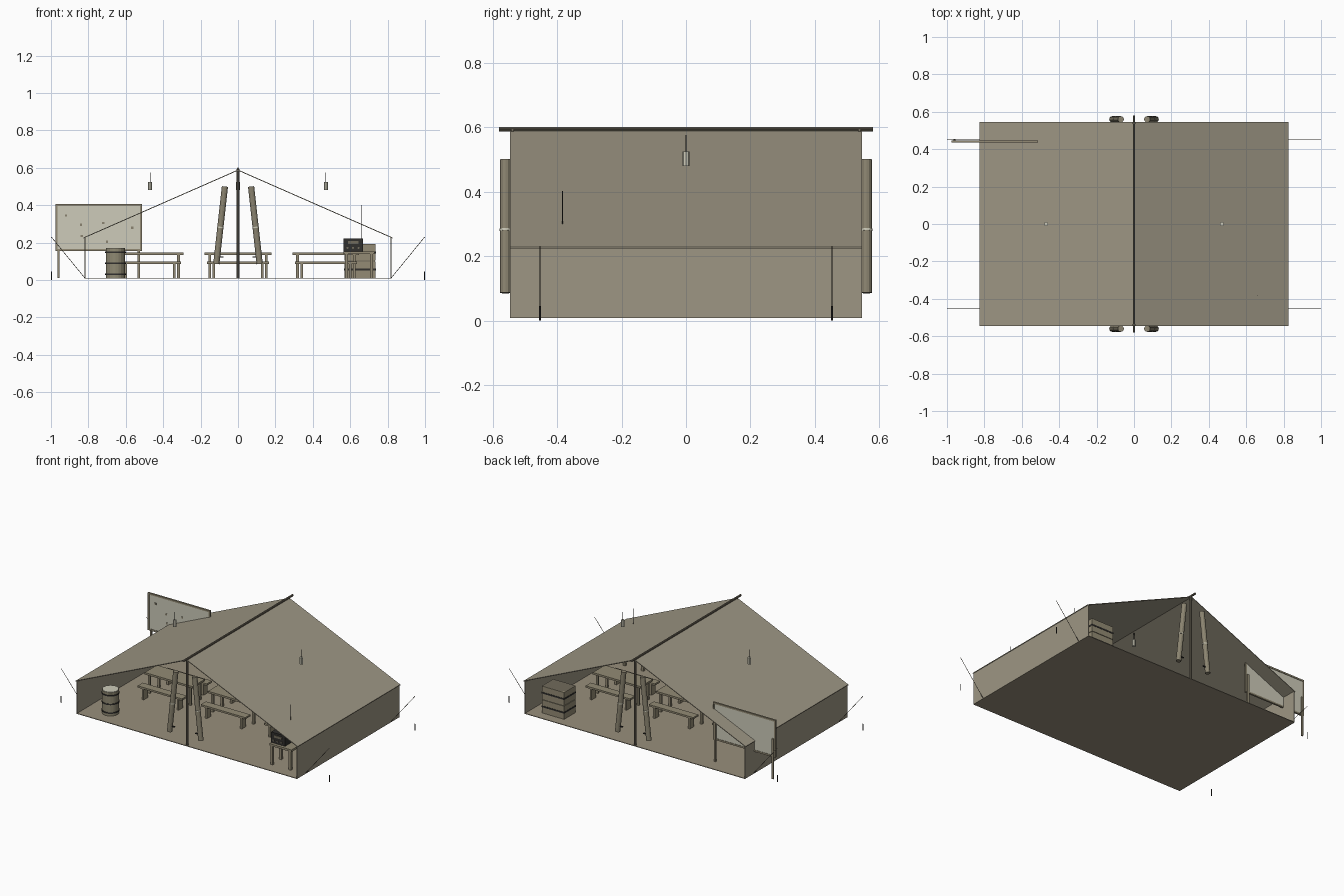
import bpy, bmesh, math
from mathutils import Vector

if "Cube" in bpy.data.objects:
    bpy.data.objects.remove(bpy.data.objects["Cube"])

def mat(name, rgb):
    m = bpy.data.materials.new(name)
    m.diffuse_color = tuple((c / 255) ** 2.2 for c in rgb) + (1,)
    m.use_nodes = True
    m.node_tree.nodes["Principled BSDF"].inputs["Base Color"].default_value = m.diffuse_color
    return m

CANVAS = mat("canvas", (156, 149, 131))
FLOOR = mat("groundsheet", (150, 141, 122))
WOOD = mat("wood", (146, 138, 116))
POLE = mat("pole", (112, 106, 92))
ROLL = mat("rolled_canvas", (138, 131, 112))
DARK = mat("dark_metal", (52, 51, 49))
CREAM = mat("cream", (204, 202, 184))
DRUM = mat("drum", (142, 136, 114))

def finish(bm, name, m):
    me = bpy.data.meshes.new(name)
    bm.to_mesh(me)
    bm.free()
    me.materials.append(m)
    ob = bpy.data.objects.new(name, me)
    bpy.context.collection.objects.link(ob)
    return ob

def box(name, x, y, z, m):
    """Box from (min, max) ranges."""
    bm = bmesh.new()
    bmesh.ops.create_cube(bm, size=1)
    for v in bm.verts:
        v.co = [r[0] if c < 0 else r[1] for c, r in zip(v.co, (x, y, z))]
    return finish(bm, name, m)

def rod(name, a, b, r, m, n=10):
    """Cylinder between two points."""
    a, b = Vector(a), Vector(b)
    bm = bmesh.new()
    bmesh.ops.create_cone(bm, cap_ends=True, segments=n, radius1=r, radius2=r, depth=(b - a).length)
    q = (b - a).to_track_quat('Z', 'Y')
    for v in bm.verts:
        v.co = q @ v.co + (a + b) / 2
    return finish(bm, name, m)

def prism(name, pts, y0, y1, m):
    """Extrude an x-z outline along y."""
    bm = bmesh.new()
    f = bm.faces.new([bm.verts.new((x, y0, z)) for x, z in pts])
    g = bmesh.ops.extrude_face_region(bm, geom=[f])
    for v in g['geom']:
        if isinstance(v, bmesh.types.BMVert):
            v.co.y = y1
    bmesh.ops.recalc_face_normals(bm, faces=bm.faces)
    return finish(bm, name, m)

# tent shell: roof slopes, low side walls, groundsheet
W, L, EAVE, RIDGE = 0.825, 0.545, 0.228, 0.59
T = 0.005
for s in (-1, 1):
    prism("roof_slope", [(0, RIDGE), (s * W, EAVE), (s * W, EAVE - T), (0, RIDGE - T)], -L, L, CANVAS)
    box("side_wall", sorted((s * (W - T - 0.005), s * (W - 0.005))), (-L, L), (0.01, EAVE - 0.002), CANVAS)
box("groundsheet", (-W + 0.005, W - 0.005), (-L, L), (0.008, 0.012), FLOOR)

# ridge pole, end poles and rolled door flaps
rod("ridge_pole", (0, -0.58, 0.594), (0, 0.58, 0.594), 0.007, POLE)
for sy in (-1, 1):
    rod("end_pole", (0, sy * 0.538, 0.01), (0, sy * 0.538, 0.594), 0.008, POLE)
    for sx in (-1, 1):
        top, bot = Vector((sx * 0.07, sy * 0.56, 0.5)), Vector((sx * 0.116, sy * 0.56, 0.086))
        rod("rolled_flap", top, bot, 0.0165, ROLL, 12)
        mid = top.lerp(bot, 0.52)
        rod("flap_tie", mid, mid + (bot - top) * 0.015, 0.0178, CREAM, 12)
        low = top.lerp(bot, 0.91)
        box("flap_toggle", sorted((low.x - sx * 0.035, low.x)), (low.y - 0.004, low.y + 0.004),
            (low.z - 0.003, low.z + 0.003), DARK)

# guy ropes and stakes
for sx in (-1, 1):
    for sy in (-1, 1):
        y = sy * 0.453
        rod("guy_rope", (sx * 0.82, y, 0.012), (sx * 0.998, y, 0.23), 0.0015, POLE, 6)
        rod("stake", (sx * 0.997, y, 0), (sx * 0.997, y, 0.045), 0.003, DARK, 6)

# hanging lanterns
for x in (-0.47, 0, 0.47):
    rod("lantern_body", (x, 0, 0.48), (x, 0, 0.524), 0.0115, CREAM, 8)
    rod("lantern_hook", (x, 0, 0.52), (x, 0, 0.575), 0.0018, DARK, 6)

# three tables, each with a bench in front and behind
for x in (-0.47, 0, 0.47):
    box("table_top", (x - 0.178, x + 0.178), (-0.065, 0.065), (0.135, 0.148), WOOD)
    for sx in (-1, 1):
        for sy in (-1, 1):
            cx, cy = x + sx * 0.152, sy * 0.05
            box("table_leg", (cx - 0.007, cx + 0.007), (cy - 0.007, cy + 0.007), (0.01, 0.136), WOOD)
    for sy in (-1, 1):
        cy = sy * 0.132
        box("bench_seat", (x - 0.165, x + 0.165), (cy - 0.027, cy + 0.027), (0.086, 0.098), WOOD)
        for sx in (-1, 1):
            cx = x + sx * 0.13
            box("bench_leg", (cx - 0.007, cx + 0.007), (cy - 0.022, cy + 0.022), (0.01, 0.087), WOOD)

# oil drum
D = (-0.655, -0.418)
rod("drum_body", (*D, 0.01), (*D, 0.168), 0.052, DRUM, 20)
for z in (0.032, 0.09, 0.148):
    rod("drum_hoop", (*D, z - 0.004), (*D, z + 0.004), 0.055, DARK, 20)
rod("drum_lid", (*D, 0.166), (*D, 0.172), 0.05, CREAM, 20)

# radio on a small table
box("radio_table_top", (0.565, 0.73), (-0.475, -0.36), (0.138, 0.152), WOOD)
for x in (0.58, 0.715):
    for y in (-0.463, -0.372):
        box("radio_table_leg", (x - 0.008, x + 0.008), (y - 0.008, y + 0.008), (0.01, 0.14), WOOD)
box("radio_body", (0.565, 0.668), (-0.455, -0.375), (0.152, 0.222), DARK)
box("radio_dial", (0.588, 0.645), (-0.459, -0.454), (0.192, 0.208), POLE)
for x in (0.585, 0.615, 0.645):
    rod("radio_knob", (x, -0.461, 0.172), (x, -0.454, 0.172), 0.006, POLE, 8)
rod("antenna", (0.659, -0.383, 0.22), (0.659, -0.383, 0.402), 0.0018, DARK, 6)

# slatted crate with dark straps
box("crate_core", (0.574, 0.732), (0.362, 0.476), (0.012, 0.192), POLE)
for i in range(4):
    z = 0.012 + i * 0.046
    box("crate_slat", (0.57, 0.736), (0.358, 0.48), (z, z + 0.042), WOOD)
for z in (0.056, 0.148):
    box("crate_strap", (0.568, 0.738), (0.356, 0.482), (z - 0.005, z + 0.005), DARK)

# map board on two legs, with frame and pins
X0, X1, Y = -0.977, -0.512, 0.441
box("map_sheet", (X0 + 0.01, X1 - 0.01), (Y - 0.003, Y + 0.003), (0.165, 0.397), CREAM)
for z in (0.155, 0.395):
    box("board_rail", (X0, X1), (Y - 0.006, Y + 0.006), (z, z + 0.011), WOOD)
for x in (X0, X1 - 0.011):
    box("board_stile", (x, x + 0.011), (Y - 0.006, Y + 0.006), (0.155, 0.406), WOOD)
for x in (-0.96, -0.53):
    box("board_leg", (x - 0.006, x + 0.006), (Y + 0.002, Y + 0.012), (0.01, 0.28), WOOD)
for x, z in ((-0.92, 0.345), (-0.84, 0.295), (-0.835, 0.235), (-0.72, 0.305), (-0.7, 0.205), (-0.565, 0.28)):
    box("map_pin", (x - 0.006, x + 0.006), (Y - 0.006, Y - 0.002), (z - 0.006, z + 0.006), ROLL)
